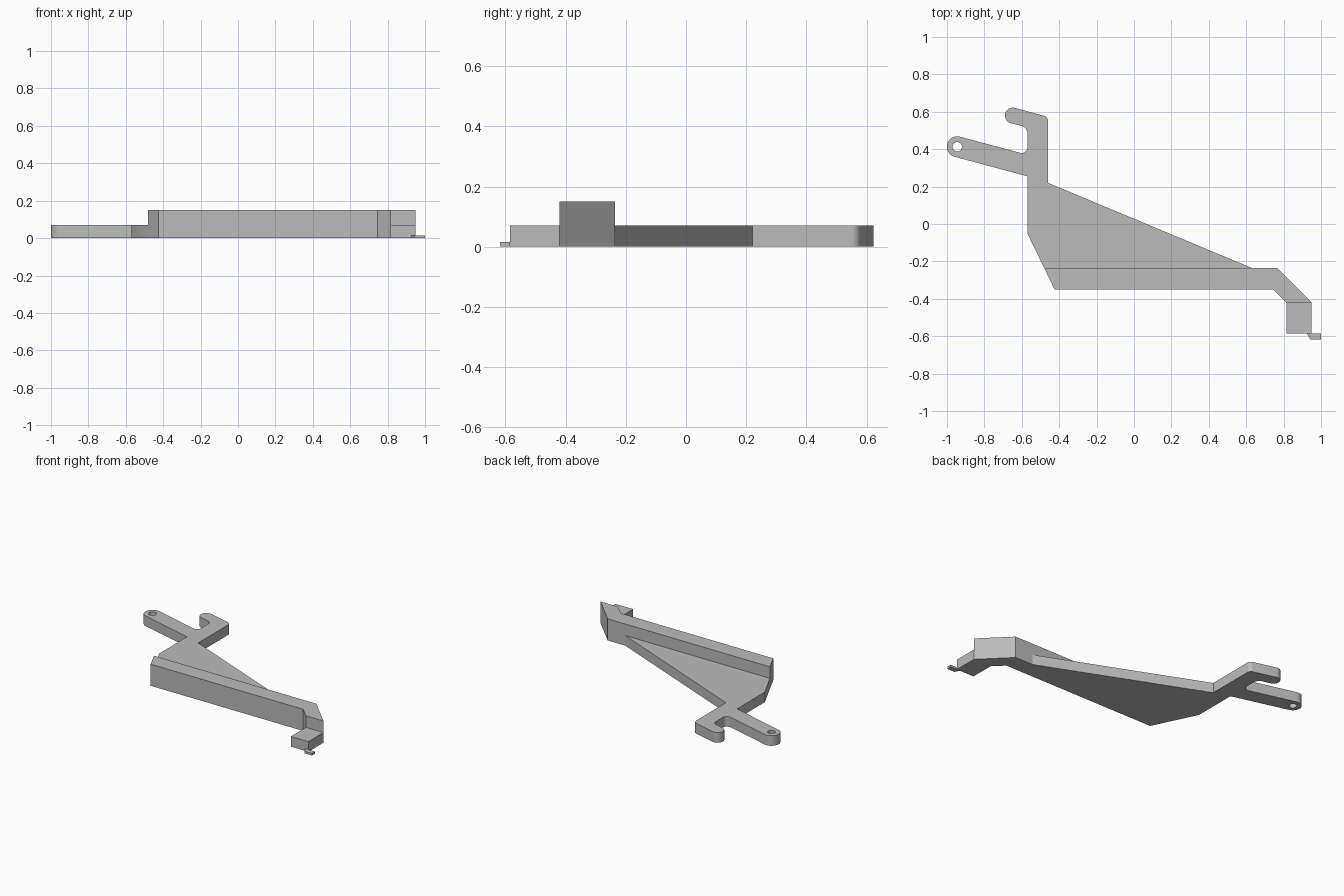
import bpy, bmesh, math
from mathutils import Vector

cube = bpy.data.objects.get("Cube")
if cube:
    bpy.data.objects.remove(cube, do_unlink=True)

grey = bpy.data.materials.new("plain grey")
grey.use_nodes = True
colour = (0.5, 0.5, 0.5, 1)
grey.diffuse_color = colour
grey.node_tree.nodes["Principled BSDF"].inputs["Base Color"].default_value = colour


def fillet(corners, steps=8):
    """Turn (x, y[, radius]) corners into an outline with rounded corners."""
    outline = []
    for i, corner in enumerate(corners):
        p = Vector(corner[:2])
        if len(corner) == 2:
            outline.append(p)
            continue
        a = (Vector(corners[i - 1][:2]) - p).normalized()
        b = (Vector(corners[(i + 1) % len(corners)][:2]) - p).normalized()
        half = a.angle(b) / 2
        radius = corner[2]
        centre = p + (a + b).normalized() * radius / math.sin(half)
        start = p + a * radius / math.tan(half) - centre
        end = p + b * radius / math.tan(half) - centre
        sweep = start.angle_signed(end)
        for s in range(steps + 1):
            t = -sweep * s / steps
            c, n = math.cos(t), math.sin(t)
            outline.append(centre + Vector((start.x * c - start.y * n,
                                            start.x * n + start.y * c)))
    return outline


def prism(name, loops, height):
    """Extrude an outline, with optional hole loops, up from the ground."""
    bm = bmesh.new()
    for loop in loops:
        verts = [bm.verts.new((p[0], p[1], 0)) for p in loop]
        for i, v in enumerate(verts):
            bm.edges.new((verts[i - 1], v))
    bmesh.ops.remove_doubles(bm, verts=bm.verts[:], dist=0.0005)
    bmesh.ops.triangle_fill(bm, edges=bm.edges[:], use_beauty=True, normal=(0, 0, 1))
    out = bmesh.ops.extrude_face_region(bm, geom=bm.faces[:], use_keep_orig=True)
    top = [g for g in out["geom"] if isinstance(g, bmesh.types.BMVert)]
    bmesh.ops.translate(bm, verts=top, vec=(0, 0, height))
    bmesh.ops.recalc_face_normals(bm, faces=bm.faces[:])
    mesh = bpy.data.meshes.new(name)
    bm.to_mesh(mesh)
    bm.free()
    obj = bpy.data.objects.new(name, mesh)
    bpy.context.collection.objects.link(obj)
    mesh.materials.append(grey)
    bpy.ops.object.select_all(action="DESELECT")
    obj.select_set(True)
    bpy.context.view_layer.objects.active = obj
    bpy.ops.object.shade_smooth_by_angle(angle=math.radians(30))
    return obj


# Flat web plate with the pivot arm and the hook
plate = fillet([
    (-0.48, -0.235), (-0.57, -0.05), (-0.57, 0.255),
    (-1.013, 0.374, 0.055), (-0.984, 0.481, 0.055),       # arm end
    (-0.57, 0.37, 0.031), (-0.57, 0.516, 0.04),           # notch
    (-0.70, 0.55, 0.0415), (-0.678, 0.6315, 0.0415),      # hook tip
    (-0.46, 0.573, 0.03), (-0.46, 0.22), (0.63, -0.235)])
hole = [(-0.945 + 0.025 * math.cos(math.tau * i / 24),
         0.413 + 0.025 * math.sin(math.tau * i / 24)) for i in range(24)]
prism("web_plate", [plate, hole], 0.07)

# Tall front bar with its bent end
prism("front_bar", [[(-0.48, -0.235), (-0.425, -0.35), (0.745, -0.35),
                     (0.815, -0.42), (0.95, -0.42), (0.765, -0.235)]], 0.15)

# Low end block and its thin tab
prism("end_block", [[(0.815, -0.42), (0.815, -0.585), (0.95, -0.585), (0.95, -0.42)]], 0.07)
prism("end_tab", [[(0.925, -0.585), (0.943, -0.618), (1.0, -0.618), (1.0, -0.585)]], 0.015)
